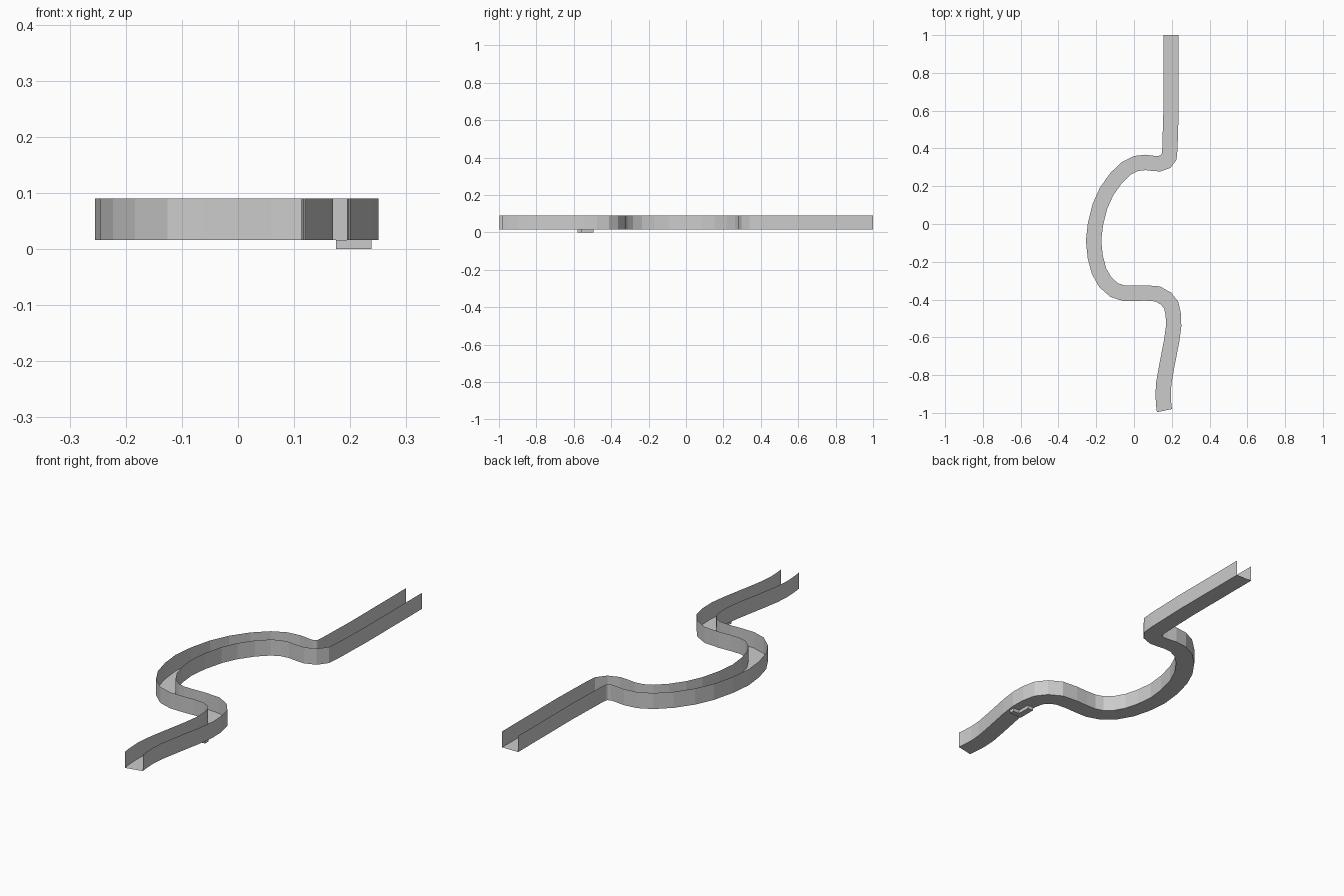
import bpy, bmesh
from mathutils import Vector

if "Cube" in bpy.data.objects:
    bpy.data.objects.remove(bpy.data.objects["Cube"])

FLOOR, TOP, HALF = 0.016, 0.09, 0.0405

# centre line of the winding channel, from back to front
PATH = [(.196, 1), (.196, .6), (.19, .40), (.186, .355), (.168, .331), (.135, .319), (.10, .321),
        (.06, .326), (.01, .32), (-.04, .295), (-.095, .243), (-.145, .172), (-.18, .095),
        (-.204, 0), (-.214, -.09), (-.205, -.175), (-.185, -.25), (-.152, -.308),
        (-.105, -.35), (-.055, -.366), (0, -.367), (.06, -.365), (.125, -.37), (.17, -.395),
        (.197, -.43), (.208, -.48), (.21, -.54), (.20, -.615), (.172, -.76), (.158, -.84),
        (.154, -.90), (.157, -.955), (.161, -.988)]


def offset_pairs(path, half):
    """Mitred left and right points for each path point."""
    pts = [Vector(p) for p in path]
    dirs = [(b - a).normalized() for a, b in zip(pts, pts[1:])]
    dirs = [dirs[0]] + dirs + [Vector((.28, -.96)).normalized()]
    out = []
    for p, d0, d1 in zip(pts, dirs, dirs[1:]):
        t = (d0 + d1).normalized()
        n = Vector((t.y, -t.x)) * (half / max(t.dot(d0), .5))
        out.append((p + n, p - n))
    return out


def finish(bm, name):
    me = bpy.data.meshes.new(name)
    bm.to_mesh(me)
    bm.free()
    ob = bpy.data.objects.new(name, me)
    bpy.context.collection.objects.link(ob)
    return ob


# open U-shaped trough: thin floor and two side walls
bm = bmesh.new()
rings = []
for l, r in offset_pairs(PATH, HALF):
    rings.append([bm.verts.new((p.x, p.y, z)) for p, z in
                  ((l, TOP), (l, FLOOR), (r, FLOOR), (r, TOP))])
for a, b in zip(rings, rings[1:]):
    for i in range(3):
        bm.faces.new((a[i], b[i], b[i + 1], a[i + 1]))
bm.normal_update()
if rings[0][1].link_faces and sum(f.normal.z for f in bm.faces) < 0:
    bmesh.ops.reverse_faces(bm, faces=bm.faces[:])
finish(bm, "channel")

# small L-shaped foot under the floor
bm = bmesh.new()
outline = [(.175, -.58), (.238, -.58), (.238, -.555), (.205, -.555), (.205, -.495), (.175, -.495)]
face = bm.faces.new([bm.verts.new((x, y, 0)) for x, y in outline])
ext = bmesh.ops.extrude_face_region(bm, geom=[face])
bmesh.ops.translate(bm, vec=(0, 0, FLOOR),
                    verts=[g for g in ext["geom"] if isinstance(g, bmesh.types.BMVert)])
bmesh.ops.recalc_face_normals(bm, faces=bm.faces[:])
finish(bm, "foot")
